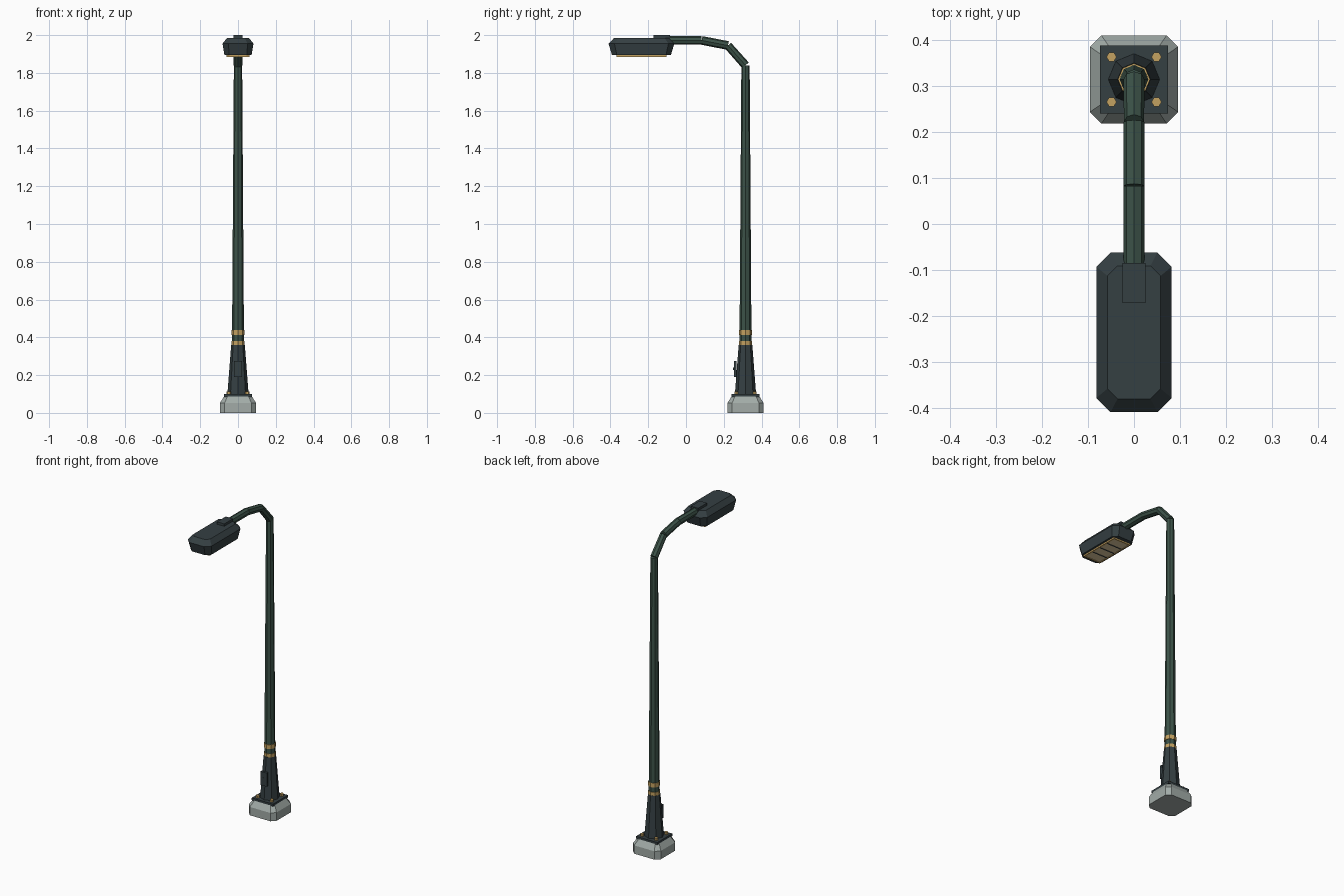
import bpy, bmesh, math
from mathutils import Vector

if "Cube" in bpy.data.objects:
    bpy.data.objects.remove(bpy.data.objects["Cube"])

PY = 0.315  # pole axis


def material(name, rgb):
    m = bpy.data.materials.new(name)
    m.diffuse_color = (*rgb, 1)
    m.use_nodes = True
    m.node_tree.nodes["Principled BSDF"].inputs["Base Color"].default_value = m.diffuse_color
    return m


GREEN = material("green_paint", (0.045, 0.085, 0.065))
SLATE = material("slate_metal", (0.035, 0.05, 0.055))
GOLD = material("gold", (0.55, 0.36, 0.12))
STONE = material("concrete", (0.36, 0.41, 0.39))
LENS = material("lens", (0.75, 0.6, 0.35))


def loft(name, rings, mat):
    """Skin a list of equal-length point rings and cap both ends."""
    bm = bmesh.new()
    vs = [[bm.verts.new(p) for p in r] for r in rings]
    n = len(vs[0])
    for a, b in zip(vs, vs[1:]):
        for i in range(n):
            j = (i + 1) % n
            bm.faces.new((a[i], a[j], b[j], b[i]))
    bm.faces.new(vs[0][::-1])
    bm.faces.new(vs[-1])
    bmesh.ops.recalc_face_normals(bm, faces=bm.faces)
    me = bpy.data.meshes.new(name)
    bm.to_mesh(me)
    bm.free()
    me.materials.append(mat)
    ob = bpy.data.objects.new(name, me)
    bpy.context.collection.objects.link(ob)
    return ob


def chamfered(cy, hx, hy, c, z):
    """Rectangle outline with cut corners."""
    pts = [(hx, -hy + c), (hx, hy - c), (hx - c, hy), (-hx + c, hy),
           (-hx, hy - c), (-hx, -hy + c), (-hx + c, -hy), (hx - c, -hy)]
    return [(x, cy + y, z) for x, y in pts]


def tube(name, a, b, ra, rb, mat, sides=8):
    """Faceted tapered tube between two points in the x = 0 plane direction."""
    a, b = Vector(a), Vector(b)
    d = (b - a).normalized()
    u = Vector((1, 0, 0))
    v = d.cross(u)
    ang = [2 * math.pi * i / sides for i in range(sides)]
    return loft(name, [[p + r * (math.cos(t) * u + math.sin(t) * v) for t in ang]
                       for p, r in ((a, ra), (b, rb))], mat)


def box(name, x, y, z, mat):
    return loft(name, [[(x[0], y[0], k), (x[1], y[0], k), (x[1], y[1], k), (x[0], y[1], k)]
                       for k in z], mat)


# Footing and anchor plate
loft("concrete_footing", [chamfered(PY, 0.096, 0.096, 0.025, 0),
                          chamfered(PY, 0.096, 0.096, 0.025, 0.052),
                          chamfered(PY, 0.074, 0.074, 0.018, 0.087)], STONE)
box("anchor_plate", (-0.074, 0.074), (PY - 0.074, PY + 0.074), (0.085, 0.1), SLATE)
for i, (sx, sy) in enumerate([(-1, -1), (1, -1), (1, 1), (-1, 1)]):
    x, y = sx * 0.049, PY + sy * 0.049
    tube(f"anchor_bolt_{i + 1}", (x, y, 0.098), (x, y, 0.114), 0.011, 0.011, GOLD, 6)

# Pole
tube("base_sleeve", (0, PY, 0.1), (0, PY, 0.36), 0.056, 0.036, SLATE)
tube("pole_shaft", (0, PY, 0.34), (0, PY, 1.84), 0.032, 0.022, GREEN)
for i, z in enumerate((0.355, 0.412)):
    tube(f"gold_band_{i + 1}", (0, PY, z), (0, PY, z + 0.026), 0.035, 0.035, GOLD)

# Access door on the front of the sleeve
box("access_door", (-0.022, 0.022), (0.254, 0.268), (0.19, 0.275), SLATE)
box("door_latch", (-0.004, 0.004), (0.25, 0.256), (0.228, 0.24), SLATE)

# Curved arm made of straight tube segments
path = [(PY, 1.84), (0.222, 1.945), (0.083, 1.972), (-0.09, 1.972)]
for i, (p, q) in enumerate(zip(path, path[1:])):
    tube(f"arm_segment_{i + 1}", (0, *p), (0, *q), 0.023, 0.023 if i else 0.022, GREEN)

# Lamp head
HY = -0.236
loft("lamp_housing", [chamfered(HY, 0.072, 0.156, 0.026, 1.894),
                      chamfered(HY, 0.082, 0.174, 0.031, 1.955),
                      chamfered(HY, 0.058, 0.145, 0.022, 1.985)], SLATE)
box("arm_mount", (-0.025, 0.025), (-0.172, -0.085), (1.96, 2.0), SLATE)

# Light panel with frame and dividing ribs
box("light_panel", (-0.052, 0.052), (HY - 0.125, HY + 0.125), (1.888, 1.896), LENS)
for i, s in enumerate((-1, 1)):
    box(f"frame_side_{i + 1}", (s * 0.056 - 0.004, s * 0.056 + 0.004),
        (HY - 0.133, HY + 0.133), (1.885, 1.896), GOLD)
    box(f"frame_end_{i + 1}", (-0.052, 0.052),
        (HY + s * 0.129 - 0.004, HY + s * 0.129 + 0.004), (1.885, 1.896), GOLD)
for i in range(3):
    y = HY + (i - 1) * 0.0625
    box(f"panel_rib_{i + 1}", (-0.052, 0.052), (y - 0.003, y + 0.003), (1.886, 1.89), SLATE)
